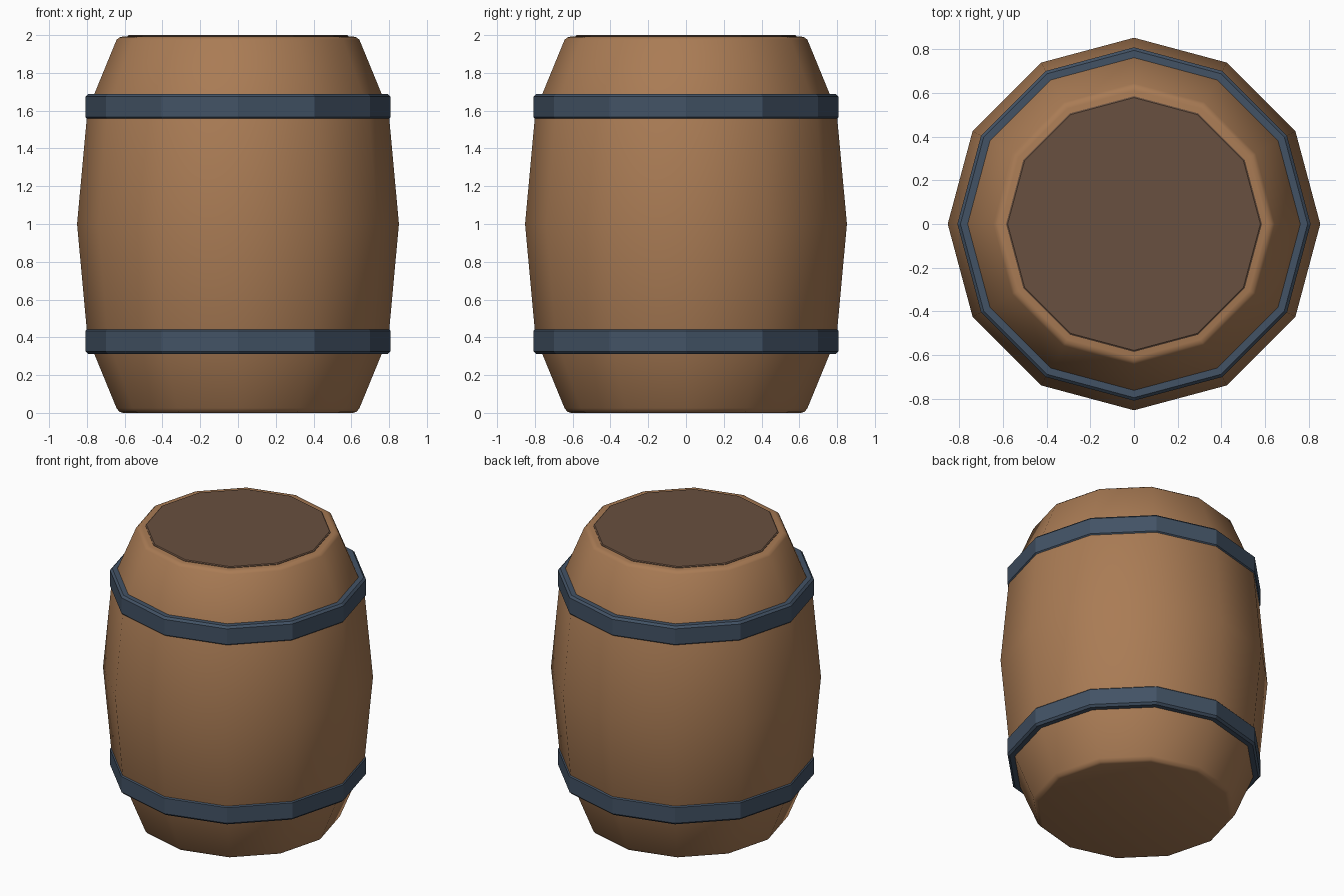
import bpy, bmesh, math

if "Cube" in bpy.data.objects:
    bpy.data.objects.remove(bpy.data.objects["Cube"])

SIDES = 12


def material(name, rgb):
    m = bpy.data.materials.new(name)
    m.diffuse_color = (*rgb, 1)
    m.use_nodes = True
    m.node_tree.nodes["Principled BSDF"].inputs["Base Color"].default_value = m.diffuse_color
    return m


def lathe(name, profile, mat, closed=False, smooth=None):
    """Revolve (radius, z) points; open profiles are capped at both ends."""
    bm = bmesh.new()
    rings = [[bm.verts.new((r * math.cos(2 * math.pi * i / SIDES),
                            r * math.sin(2 * math.pi * i / SIDES), z))
              for i in range(SIDES)] for r, z in profile]
    pairs = list(zip(rings, rings[1:]))
    if closed:
        pairs.append((rings[-1], rings[0]))
    else:
        bm.faces.new(rings[0][::-1])
        bm.faces.new(rings[-1])
    for a, b in pairs:
        for i in range(SIDES):
            j = (i + 1) % SIDES
            bm.faces.new((a[i], a[j], b[j], b[i]))
    bmesh.ops.recalc_face_normals(bm, faces=bm.faces)
    me = bpy.data.meshes.new(name)
    bm.to_mesh(me)
    bm.free()
    me.materials.append(mat)
    ob = bpy.data.objects.new(name, me)
    bpy.context.collection.objects.link(ob)
    if smooth:
        bpy.ops.object.select_all(action='DESELECT')
        ob.select_set(True)
        bpy.context.view_layer.objects.active = ob
        bpy.ops.object.shade_smooth_by_angle(angle=math.radians(smooth))
    return ob


wood = material("wood", (0.40, 0.20, 0.09))
dark_wood = material("dark_wood", (0.14, 0.08, 0.05))
iron = material("iron", (0.055, 0.085, 0.13))

# Bulging body with softened rims
lathe("barrel_body", [(0.61, 0), (0.628, 0.006), (0.643, 0.025), (0.797, 0.4),
                      (0.852, 1.0),
                      (0.797, 1.6), (0.643, 1.975), (0.628, 1.988), (0.61, 1.992)],
      wood, smooth=50)

# Lid
lathe("lid", [(0.585, 1.96), (0.585, 1.995), (0.578, 2.0)], dark_wood)

# Two bevelled hoops
b = 0.014
for name, z in (("lower_hoop", 0.38), ("upper_hoop", 1.62)):
    h, ro, ri = 0.068, 0.808, 0.735
    lathe(name, [(ri, z - h), (ro - b, z - h), (ro, z - h + b),
                 (ro, z + h - b), (ro - b, z + h), (ri, z + h)],
          iron, closed=True)
